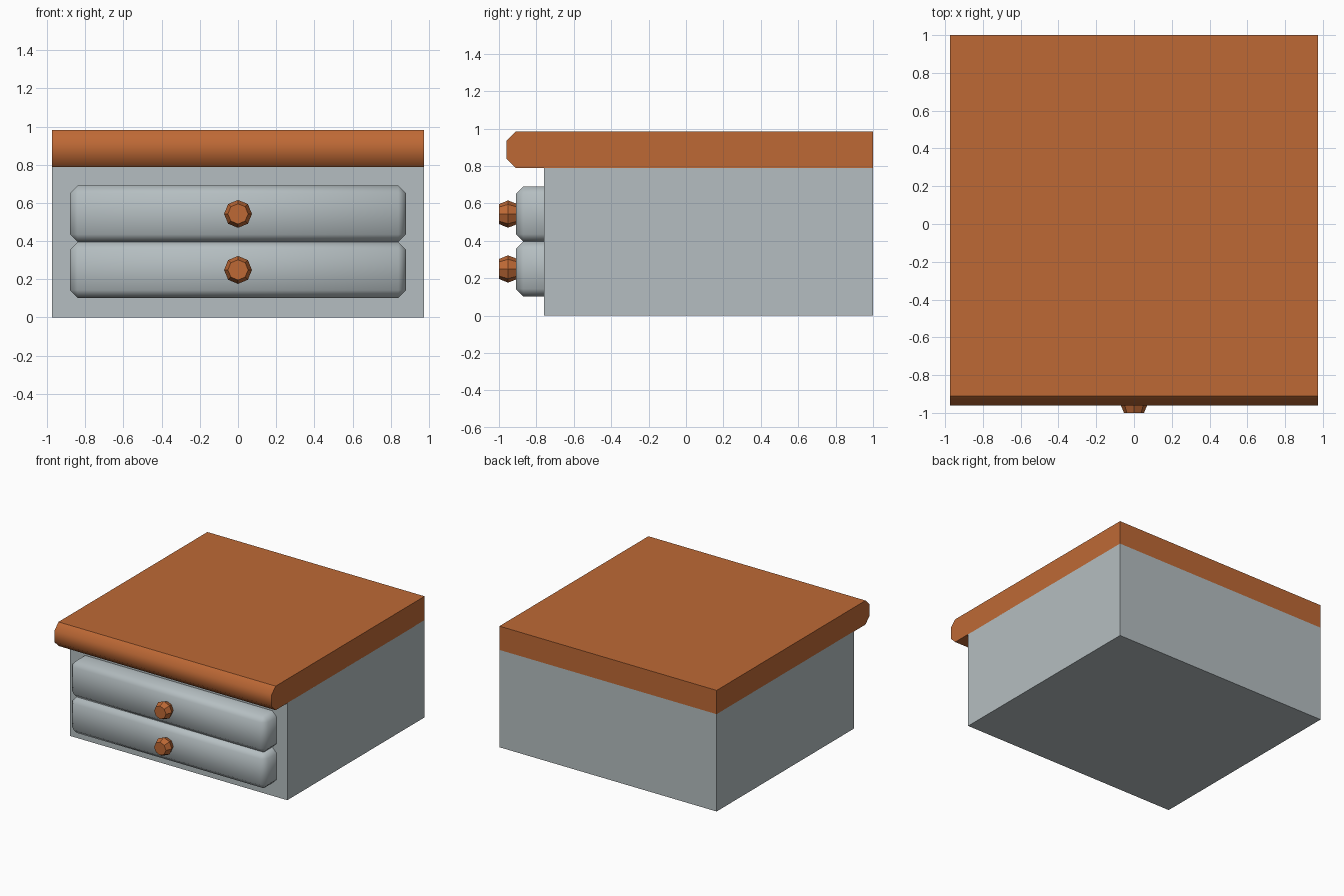
import bpy, bmesh, math

if "Cube" in bpy.data.objects:
    bpy.data.objects.remove(bpy.data.objects["Cube"])


def material(name, rgb):
    m = bpy.data.materials.new(name)
    m.diffuse_color = (*rgb, 1.0)
    m.use_nodes = True
    m.node_tree.nodes["Principled BSDF"].inputs["Base Color"].default_value = m.diffuse_color
    return m


grey = material("pale grey", (0.46, 0.515, 0.533))
wood = material("orange wood", (0.515, 0.141, 0.036))


def finish(bm, name, mat, smooth=None, sharp_deg=50):
    """Turn a bmesh into an object; smooth is a rule choosing smooth faces."""
    bmesh.ops.recalc_face_normals(bm, faces=bm.faces)
    bm.normal_update()
    for f in bm.faces:
        f.smooth = bool(smooth and smooth(f))
    for e in bm.edges:
        if len(e.link_faces) == 2:
            both = all(f.smooth for f in e.link_faces)
            e.smooth = both and e.calc_face_angle(0) < math.radians(sharp_deg)
    me = bpy.data.meshes.new(name)
    bm.to_mesh(me)
    bm.free()
    me.materials.append(mat)
    ob = bpy.data.objects.new(name, me)
    bpy.context.collection.objects.link(ob)
    return ob


def box(x0, x1, y0, y1, z0, z1):
    bm = bmesh.new()
    bmesh.ops.create_cube(bm, size=1)
    for v in bm.verts:
        v.co.x = x1 if v.co.x > 0 else x0
        v.co.y = y1 if v.co.y > 0 else y0
        v.co.z = z1 if v.co.z > 0 else z0
    return bm


# cabinet body
finish(box(-0.975, 0.975, -0.76, 1.0, 0, 0.79), "cabinet_body", grey)

# wooden top: side profile with chamfered front edge, extruded across x
bm = bmesh.new()
profile = [(1.0, 0.788), (-0.91, 0.788), (-0.96, 0.838),
           (-0.96, 0.933), (-0.91, 0.983), (1.0, 0.983)]
face = bm.faces.new([bm.verts.new((-0.975, y, z)) for y, z in profile])
ext = bmesh.ops.extrude_face_region(bm, geom=[face])
for v in ext["geom"]:
    if isinstance(v, bmesh.types.BMVert):
        v.co.x = 0.975
finish(bm, "wooden_top", wood, lambda f: f.normal.y < -0.5)


def drawer(name, z0, z1):
    # every edge chamfered except those round the back
    bm = box(-0.88, 0.88, -0.91, -0.755, z0, z1)
    edges = [e for e in bm.edges if min(v.co.y for v in e.verts) < -0.9]
    bmesh.ops.bevel(bm, geom=edges, offset=0.04, segments=1,
                    affect='EDGES', profile=0.5)
    finish(bm, name, grey, lambda f: f.normal.y < 0.5)


def knob(name, zc):
    # eight-sided turned knob along y
    bm = bmesh.new()
    rings = []
    for y, r in [(-1.0, 0.053), (-0.952, 0.073), (-0.905, 0.055)]:
        rings.append([bm.verts.new((r * math.cos(i * math.pi / 4), y,
                                    zc + r * math.sin(i * math.pi / 4)))
                      for i in range(8)])
    for a, b in zip(rings, rings[1:]):
        for i in range(8):
            j = (i + 1) % 8
            bm.faces.new((a[i], a[j], b[j], b[i]))
    bm.faces.new(rings[0])
    bm.faces.new(rings[-1])
    finish(bm, name, wood)


# two drawers with their knobs
for label, z0, z1 in [("lower", 0.103, 0.395), ("upper", 0.395, 0.69)]:
    drawer(label + "_drawer", z0, z1)
    knob(label + "_knob", (z0 + z1) / 2)
